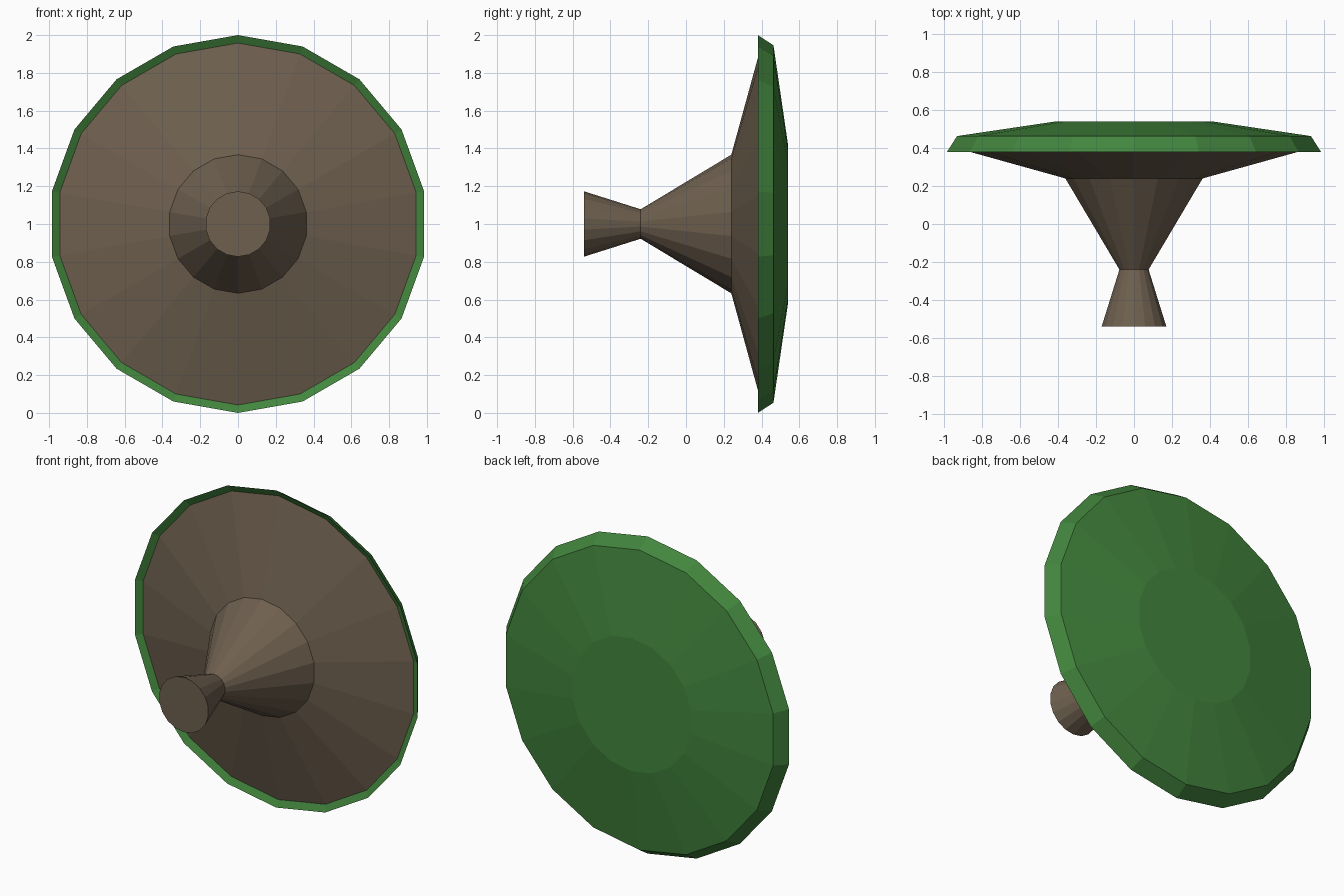
import bpy, bmesh, math

if "Cube" in bpy.data.objects:
    bpy.data.objects.remove(bpy.data.objects["Cube"])

SIDES = 18
CENTRE_Z = 1.0


def material(name, rgb):
    m = bpy.data.materials.new(name)
    m.diffuse_color = (*rgb, 1.0)
    m.use_nodes = True
    m.node_tree.nodes["Principled BSDF"].inputs["Base Color"].default_value = m.diffuse_color
    return m


def lathe(name, profile, mat, cap_start=False, cap_end=False):
    """Revolve (y, radius) points about the y axis; outward-facing winding."""
    bm = bmesh.new()
    rings = []
    for y, r in profile:
        ring = []
        for i in range(SIDES):
            a = 2 * math.pi * i / SIDES
            ring.append(bm.verts.new((r * math.sin(a), y, CENTRE_Z + r * math.cos(a))))
        rings.append(ring)
    for a, b in zip(rings, rings[1:]):
        for i in range(SIDES):
            j = (i + 1) % SIDES
            bm.faces.new((a[i], b[i], b[j], a[j]))
    if cap_start:
        bm.faces.new(rings[0])
    if cap_end:
        bm.faces.new(rings[-1][::-1])
    mesh = bpy.data.meshes.new(name)
    bm.normal_update()
    bm.to_mesh(mesh)
    bm.free()
    mesh.materials.append(mat)
    obj = bpy.data.objects.new(name, mesh)
    bpy.context.collection.objects.link(obj)
    return obj


brown = material("earth brown", (0.155, 0.115, 0.077))
green = material("grass green", (0.055, 0.235, 0.047))

# Flared stem and wide underside, ending at the green lip
lathe("stem_and_underside",
      [(-0.54, 0.173), (-0.24, 0.078), (0.24, 0.367), (0.402, 0.958)],
      brown, cap_start=True)

# Green cap: inner lip, overhanging rim, shallow slope and flat top
lathe("green_cap",
      [(0.402, 0.958), (0.38, 1.0), (0.463, 0.946), (0.54, 0.42)],
      green, cap_end=True)
